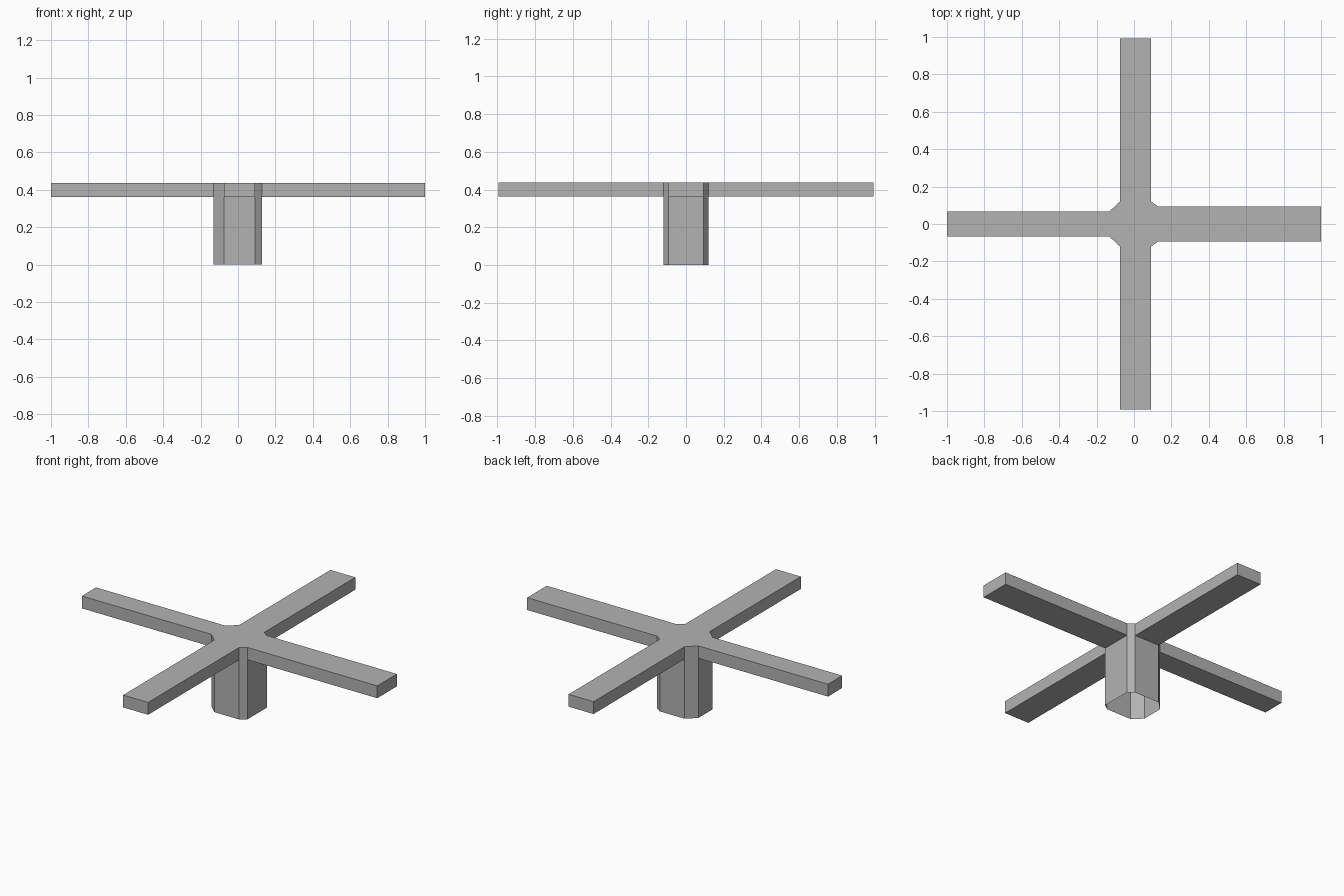
import bpy
from mathutils import Vector

if "Cube" in bpy.data.objects:
    bpy.data.objects.remove(bpy.data.objects["Cube"])

Z_LOW, Z_TOP = 0.362, 0.437      # underside and top of the arms
X_END, Y_END = 1.0, 0.993        # arm reach

grey = bpy.data.materials.new("plain grey")
grey.diffuse_color = (0.45, 0.45, 0.45, 1)
grey.use_nodes = True
grey.node_tree.nodes["Principled BSDF"].inputs["Base Color"].default_value = grey.diffuse_color


def add_part(name, verts, faces):
    mesh = bpy.data.meshes.new(name)
    mesh.from_pydata(verts, [], faces)
    mesh.materials.append(grey)
    mesh.update()
    obj = bpy.data.objects.new(name, mesh)
    bpy.context.collection.objects.link(obj)
    return obj


# Hub outline, counter-clockwise; even sides carry an arm, odd sides are chamfers
outline = [(0.128, -0.094), (0.128, 0.094), (0.092, 0.12), (-0.075, 0.12),
           (-0.131, 0.068), (-0.131, -0.068), (-0.075, -0.12), (0.092, -0.12)]

# Hub: hollow eight-sided post, open below and where the arms join
verts = [(x, y, z) for z in (0, Z_LOW, Z_TOP) for x, y in outline]
faces = [tuple(range(16, 24))]
for i in range(8):
    j = (i + 1) % 8
    faces.append((i, j, j + 8, i + 8))
    if i % 2:
        faces.append((i + 8, j + 8, j + 16, i + 16))
add_part("hub_post", verts, faces)

# Arms: each extends one even side of the hub outward
arms = [("right_arm", 0, (1, 0)), ("back_arm", 2, (0, 1)),
        ("left_arm", 4, (-1, 0)), ("front_arm", 6, (0, -1))]
for name, i, (dx, dy) in arms:
    a, b = outline[i], outline[i + 1]
    far = [(dx * X_END if dx else x, dy * Y_END if dy else y) for x, y in (a, b)]
    ring = [a, far[0], far[1], b]
    verts = [(x, y, z) for z in (Z_LOW, Z_TOP) for x, y in ring]
    faces = [(3, 2, 1, 0), (4, 5, 6, 7)]
    faces += [(k, k + 1, k + 5, k + 4) for k in range(3)]
    add_part(name, verts, faces)
